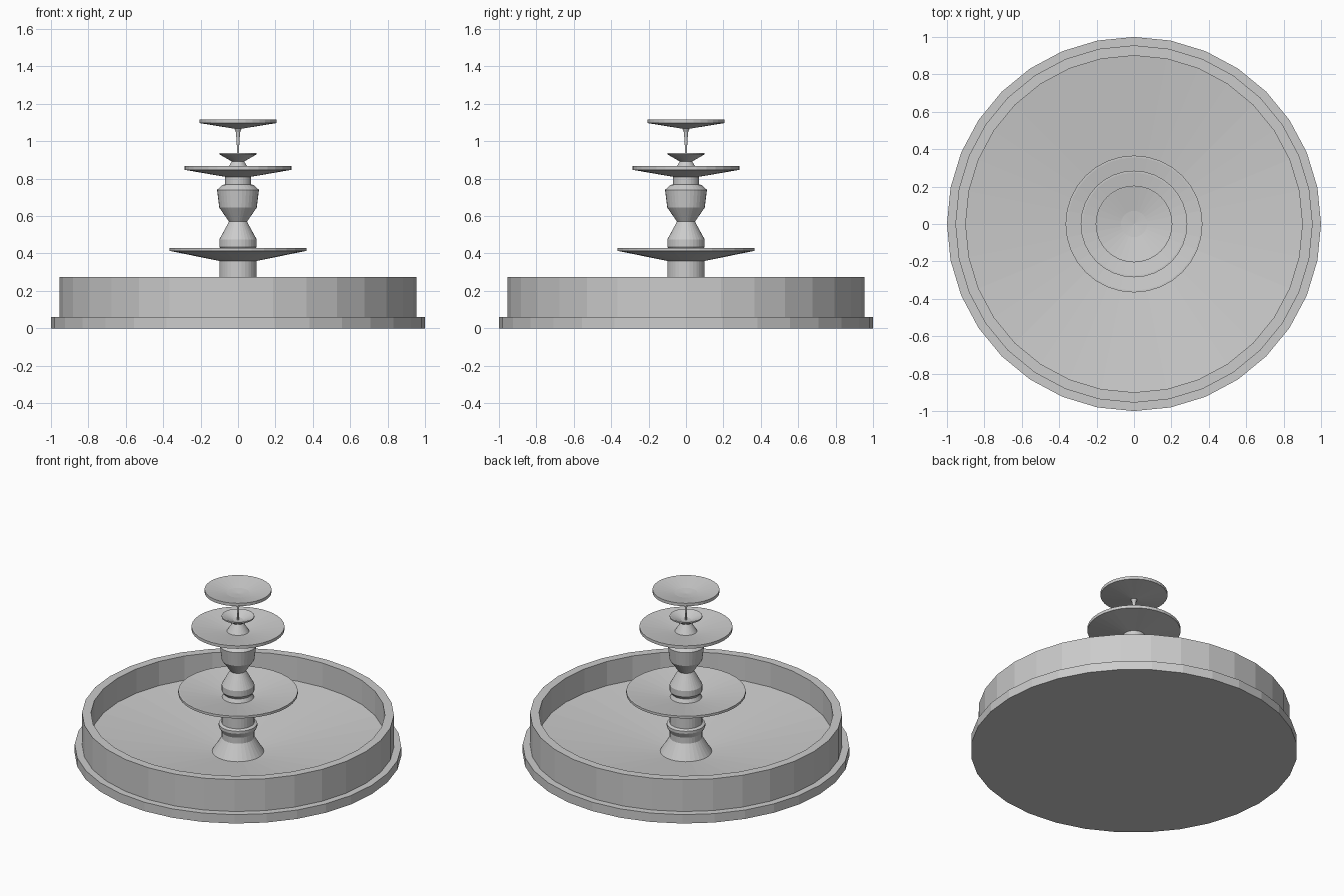
import bpy, bmesh
from math import sin, cos, tau

if "Cube" in bpy.data.objects:
    bpy.data.objects.remove(bpy.data.objects["Cube"])

SIDES = 32


def lathe(name, profile):
    """Spin a (radius, z) profile round the z axis; radius 0 makes a pole."""
    bm = bmesh.new()
    rings = []
    for r, z in profile:
        n = 1 if r == 0 else SIDES
        rings.append([bm.verts.new((r * cos(tau * i / SIDES), r * sin(tau * i / SIDES), z))
                      for i in range(n)])
    for a, b in zip(rings, rings[1:]):
        for i in range(SIDES):
            j = (i + 1) % SIDES
            quad = [a[i % len(a)], a[j % len(a)], b[j % len(b)], b[i % len(b)]]
            bm.faces.new(list(dict.fromkeys(quad)))
    bmesh.ops.recalc_face_normals(bm, faces=bm.faces)
    mesh = bpy.data.meshes.new(name)
    bm.to_mesh(mesh)
    bm.free()
    obj = bpy.data.objects.new(name, mesh)
    bpy.context.collection.objects.link(obj)
    return obj


def dish(name, foot, radius, z_foot, z_lip, z_top, z_inside):
    """Shallow bowl with a thin upright lip."""
    return lathe(name, [(0, z_foot), (foot, z_foot), (radius, z_lip), (radius, z_top),
                        (radius - 0.01, z_top), (foot * 0.6, z_inside), (0, z_inside)])


# Pool with stepped plinth and gently sunken floor
lathe("pool_basin", [(0, 0), (1, 0), (1, 0.06), (0.955, 0.06), (0.955, 0.275),
                     (0.9, 0.275), (0.9, 0.112), (0.16, 0.025), (0, 0.02)])

# Flared pedestal rising from the pool
lathe("pedestal", [(0, 0.015), (0.16, 0.022), (0.1, 0.12), (0.1, 0.16), (0.118, 0.195),
                   (0.118, 0.212), (0.1, 0.22), (0.1, 0.365), (0, 0.365)])

# Three dishes, largest at the bottom
dish("lower_dish", 0.1, 0.366, 0.36, 0.414, 0.43, 0.385)
dish("middle_dish", 0.07, 0.285, 0.81, 0.847, 0.867, 0.832)
lathe("top_dish", [(0, 1.067), (0.02, 1.067), (0.205, 1.097), (0.205, 1.117),
                   (0.2, 1.117), (0.07, 1.093), (0, 1.087)])

# Urn-shaped column between lower and middle dishes
lathe("urn_column", [(0, 0.38), (0.1, 0.385), (0.085, 0.415), (0.1, 0.435), (0.1, 0.475),
                     (0.048, 0.57), (0.1, 0.645), (0.112, 0.74), (0.085, 0.765),
                     (0.07, 0.77), (0.07, 0.815), (0, 0.815)])

# Small flared cup on the middle dish
lathe("spout_cup", [(0, 0.83), (0.07, 0.832), (0.033, 0.892), (0.1, 0.93), (0.1, 0.938),
                    (0.093, 0.938), (0.03, 0.912), (0, 0.91)])

# Slender stem carrying the top dish
lathe("thin_stem", [(0, 0.9), (0.005, 0.9), (0.005, 0.95), (0.009, 1.02),
                    (0.012, 1.05), (0.02, 1.068), (0, 1.07)])
